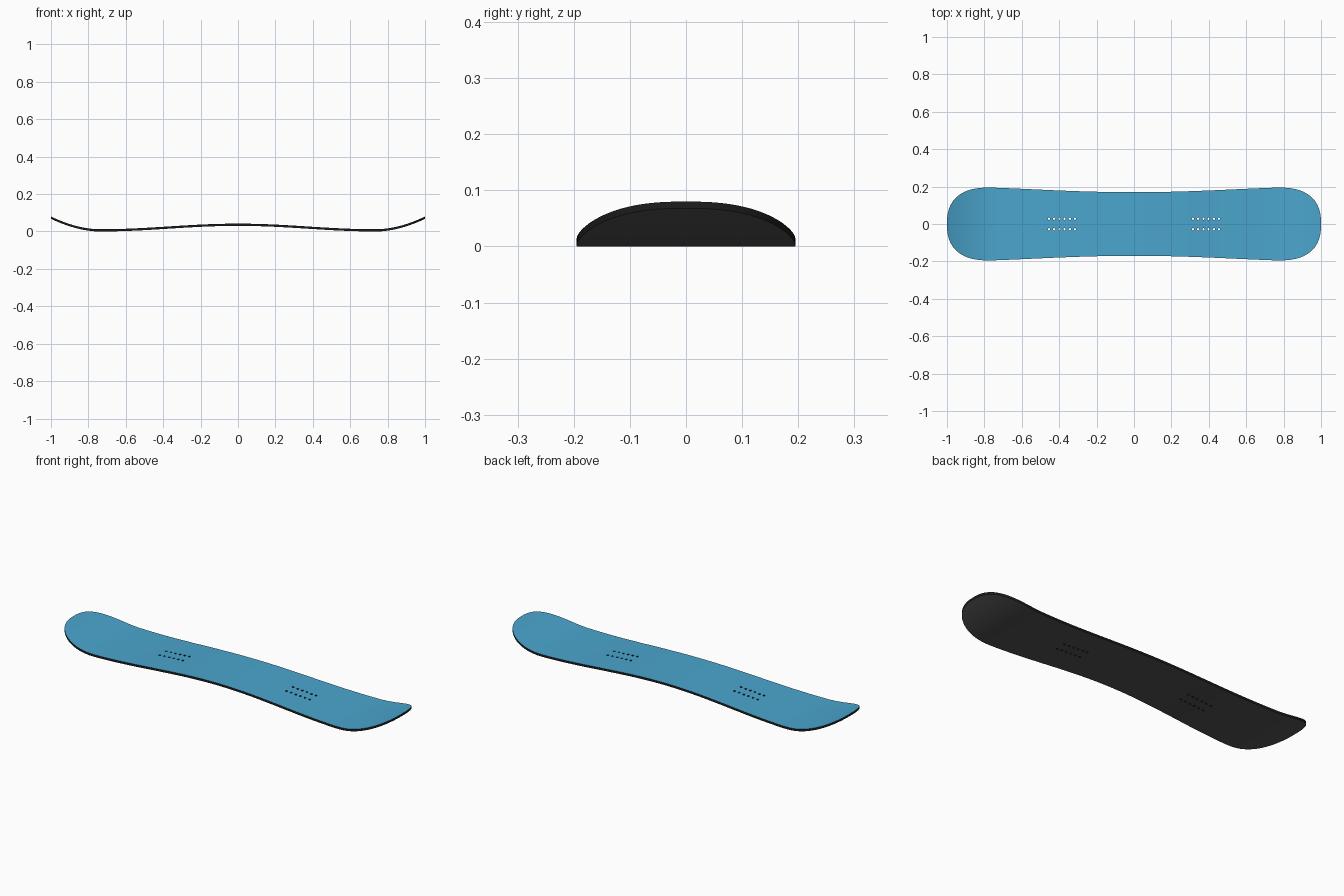
import bpy, bmesh, math

if "Cube" in bpy.data.objects:
    bpy.data.objects.remove(bpy.data.objects["Cube"])

THICK = 0.012
WAIST, WIDE, X_WIDE = 0.17, 0.195, 0.77   # half widths and widest station
X_CONTACT, CAMBER, TIP = 0.74, 0.03, 0.068
ACROSS = 12


def mat(name, rgb):
    m = bpy.data.materials.new(name)
    m.diffuse_color = (*rgb, 1)
    m.use_nodes = True
    m.node_tree.nodes["Principled BSDF"].inputs["Base Color"].default_value = m.diffuse_color
    return m


def base_height(x):
    a = abs(x)
    if a < X_CONTACT:
        return CAMBER * (1 + math.cos(math.pi * a / X_CONTACT)) / 2
    return TIP * ((a - X_CONTACT) / (1 - X_CONTACT)) ** 1.85


# Half outline: sidecut from waist to widest point, then a squarish rounded nose
half = []
for i in range(25):
    t = i / 24
    half.append((X_WIDE * t, WAIST + (WIDE - WAIST) * t * t * (1.5 - 0.5 * t * t)))
for i in range(1, 21):
    a = math.pi / 2 * i / 20
    half.append((X_WIDE + (1 - X_WIDE) * math.sin(a) ** 0.8,
                 WIDE * max(math.cos(a), 0) ** 0.8 if i < 20 else 0.0))
stations = [(-x, w) for x, w in reversed(half[1:])] + half

# Board: top sheet, base and rail as one closed slab
bm = bmesh.new()
layers = []
for dz in (0, THICK):
    layers.append([[bm.verts.new((x, w * (2 * j / ACROSS - 1), base_height(x) + dz))
                    for j in range(ACROSS + 1)] for x, w in stations])
low, top = layers


def face(verts, slot):
    bm.faces.new(verts).material_index = slot


for i in range(len(stations) - 1):
    for j in range(ACROSS):
        face((top[i][j], top[i + 1][j], top[i + 1][j + 1], top[i][j + 1]), 0)
        face((low[i][j], low[i][j + 1], low[i + 1][j + 1], low[i + 1][j]), 2)
    face((low[i][0], low[i + 1][0], top[i + 1][0], top[i][0]), 1)
    face((low[i + 1][-1], low[i][-1], top[i][-1], top[i + 1][-1]), 1)
bmesh.ops.remove_doubles(bm, verts=bm.verts, dist=1e-5)
bmesh.ops.recalc_face_normals(bm, faces=bm.faces)
me = bpy.data.meshes.new("snowboard")
bm.to_mesh(me)
bm.free()
board = bpy.data.objects.new("snowboard", me)
bpy.context.collection.objects.link(board)
rail_mat = mat("rail_black", (0.012, 0.012, 0.012))
for m in (mat("top_blue", (0.07, 0.38, 0.62)), rail_mat, mat("base_grey", (0.085, 0.085, 0.085))):
    me.materials.append(m)

# Binding insert holes: two rows of six under each foot
bm = bmesh.new()
for side in (-1, 1):
    for y in (-0.028, 0.028):
        for k in range(6):
            x = side * (0.385 + 0.028 * (k - 2.5))
            r = bmesh.ops.create_cone(bm, cap_ends=True, segments=12, radius1=0.006,
                                      radius2=0.006, depth=0.1)
            bmesh.ops.translate(bm, verts=r["verts"], vec=(x, y, 0.025))
cm = bpy.data.meshes.new("insert_hole_cutter")
bm.to_mesh(cm)
bm.free()
cm.materials.append(rail_mat)
cutter = bpy.data.objects.new("insert_hole_cutter", cm)
cutter.hide_render = True
bpy.context.collection.objects.link(cutter)

mod = board.modifiers.new("insert_holes", 'BOOLEAN')
mod.operation = 'DIFFERENCE'
mod.solver = 'EXACT'
mod.material_mode = 'TRANSFER'
mod.object = cutter
bpy.context.view_layer.objects.active = board
board.select_set(True)
bpy.ops.object.modifier_apply(modifier=mod.name)
bpy.data.objects.remove(cutter)
bpy.ops.object.shade_smooth_by_angle(angle=math.radians(35))
